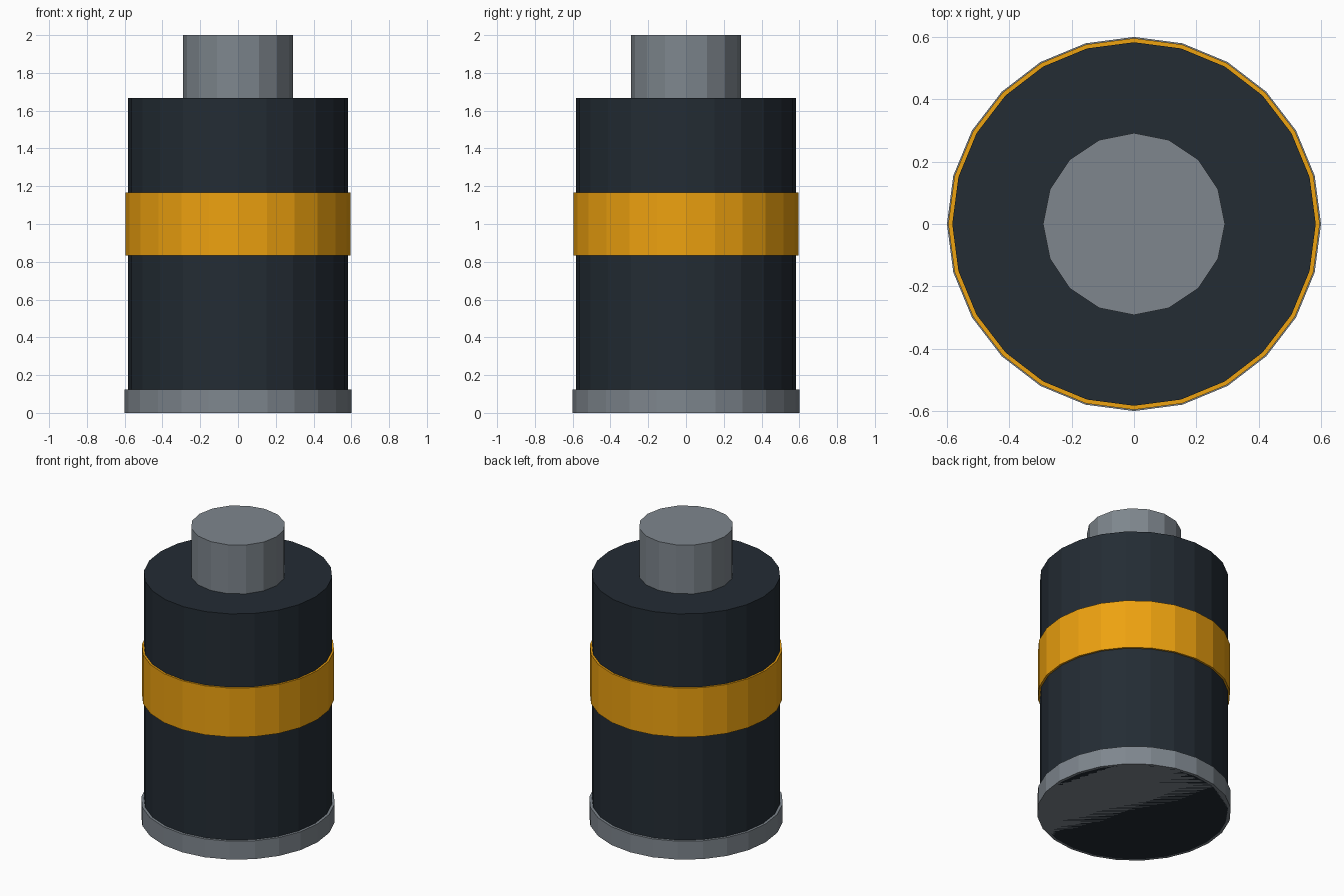
import bpy

if "Cube" in bpy.data.objects:
    bpy.data.objects.remove(bpy.data.objects["Cube"])


def material(name, rgb):
    mat = bpy.data.materials.new(name)
    mat.diffuse_color = (*rgb, 1.0)
    mat.use_nodes = True
    mat.node_tree.nodes["Principled BSDF"].inputs["Base Color"].default_value = mat.diffuse_color
    return mat


def cylinder(name, radius, z0, z1, sides, mat=None):
    bpy.ops.mesh.primitive_cylinder_add(
        vertices=sides, radius=radius, depth=z1 - z0,
        location=(0, 0, (z0 + z1) / 2))
    obj = bpy.context.object
    obj.name = name
    if mat:
        obj.data.materials.append(mat)
    return obj


dark = material("dark_casing", (0.017, 0.025, 0.034))
amber = material("amber_band", (0.85, 0.36, 0.005))
steel = material("steel", (0.21, 0.24, 0.27))

# Main casing, running down to the ground inside the base rim
cylinder("battery_body", 0.583, 0.0, 1.667, 24, dark)

# Coloured stripe around the middle
cylinder("stripe_band", 0.596, 0.833, 1.167, 24, amber)

# Metal base rim and top terminal
cylinder("base_rim", 0.6, 0.0, 0.125, 24, steel)
cylinder("top_terminal", 0.2917, 1.667, 2.0, 16, steel)
